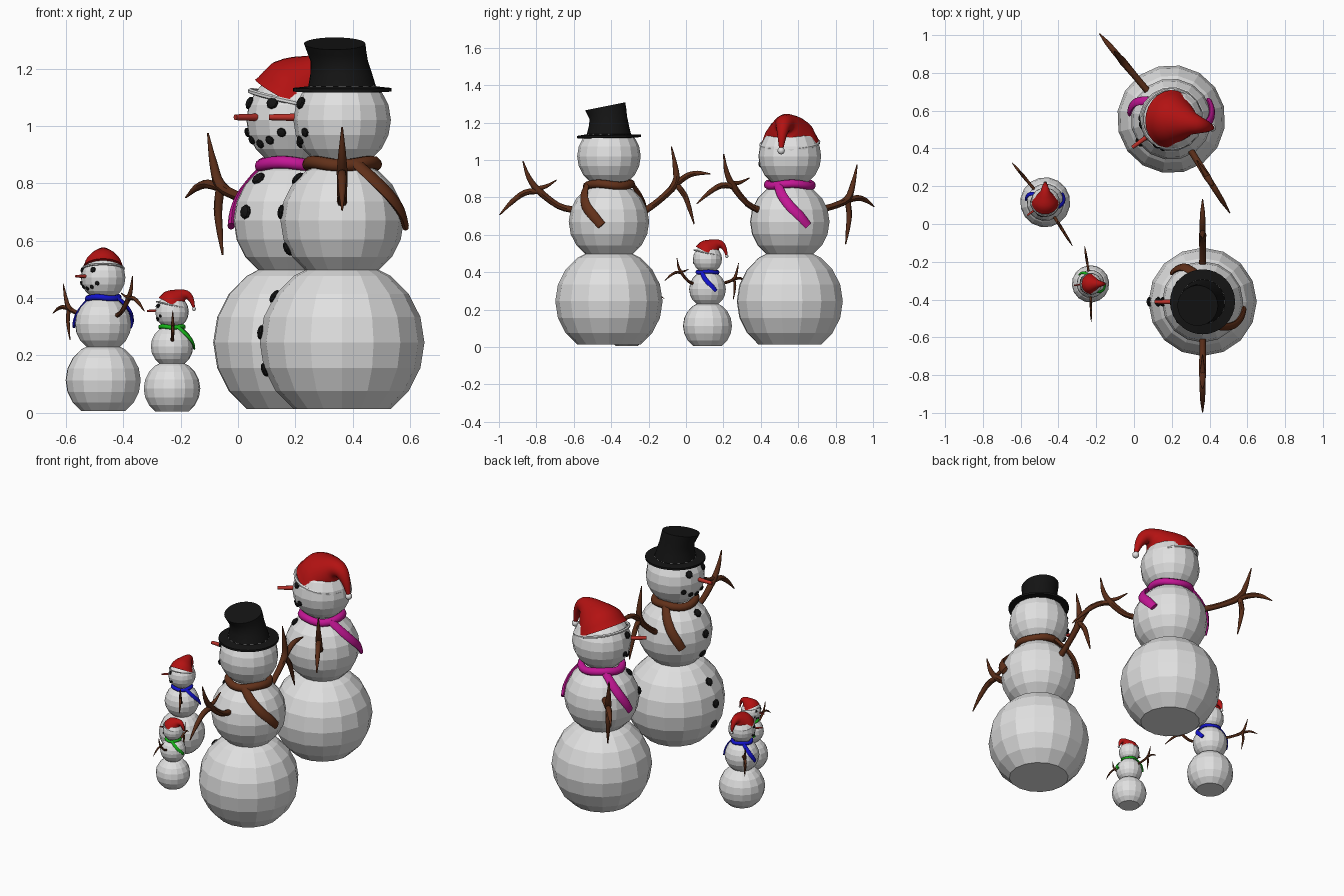
import bpy, bmesh, math
from mathutils import Vector, Matrix

if "Cube" in bpy.data.objects:
    bpy.data.objects.remove(bpy.data.objects["Cube"])


def mat(name, r, g, b):
    m = bpy.data.materials.new(name)
    m.diffuse_color = (r, g, b, 1)
    m.use_nodes = True
    m.node_tree.nodes["Principled BSDF"].inputs["Base Color"].default_value = m.diffuse_color
    return m


SNOW = mat("snow_white", 0.75, 0.75, 0.75)
COAL = mat("coal_black", 0.007, 0.007, 0.007)
RED = mat("hat_red", 0.45, 0.006, 0.006)
NOSE = mat("carrot_red", 0.48, 0.03, 0.022)
BARK = mat("bark_brown", 0.10, 0.026, 0.009)
BROWN = mat("scarf_brown", 0.12, 0.03, 0.01)
PINK = mat("scarf_pink", 0.55, 0.008, 0.3)
BLUE = mat("scarf_blue", 0.006, 0.006, 0.6)
GREEN = mat("scarf_green", 0.008, 0.45, 0.01)


def polar(r, az, z):
    a = math.radians(az)
    return Vector((r * math.cos(a), r * math.sin(a), z))


def finish(bm, name, material, M, smooth=True):
    bmesh.ops.recalc_face_normals(bm, faces=bm.faces)
    bm.transform(M)
    me = bpy.data.meshes.new(name)
    bm.to_mesh(me)
    bm.free()
    me.materials.append(material)
    ob = bpy.data.objects.new(name, me)
    bpy.context.collection.objects.link(ob)
    if smooth:
        bpy.ops.object.select_all(action='DESELECT')
        ob.select_set(True)
        bpy.context.view_layer.objects.active = ob
        bpy.ops.object.shade_smooth_by_angle(angle=math.radians(45))


def bridge(bm, rings, closed=False):
    n = len(rings[0])
    pairs = list(zip(rings, rings[1:])) + ([(rings[-1], rings[0])] if closed else [])
    for a, b in pairs:
        for i in range(n):
            j = (i + 1) % n
            bm.faces.new((a[i], a[j], b[j], b[i]))
    if not closed:
        bm.faces.new(rings[0])
        bm.faces.new(rings[-1])


def spline(pts, radii, k=3):
    """Catmull-Rom smoothing of an open path and its radii."""
    out, rr = [], []
    ext = [pts[0] * 2 - pts[1]] + pts + [pts[-1] * 2 - pts[-2]]
    for i in range(len(pts) - 1):
        a, b, c, d = ext[i:i + 4]
        for s in range(k):
            t = s / k
            out.append(0.5 * (2 * b + (c - a) * t + (2 * a - 5 * b + 4 * c - d) * t * t
                              + (3 * b - a - 3 * c + d) * t ** 3))
            rr.append(radii[i] * (1 - t) + radii[i + 1] * t)
    return out + [pts[-1]], rr + [radii[-1]]


def tube(bm, pts, radii, ref, flat=1.0, n=8, closed=False):
    """Sweep an ellipse; ref gives the section's thin axis (scaled by flat)."""
    if not closed:
        pts, radii = spline(pts, radii)
    rings, N = [], len(pts)
    for i, p in enumerate(pts):
        if closed:
            t = pts[(i + 1) % N] - pts[i - 1]
        else:
            t = pts[min(i + 1, N - 1)] - pts[max(i - 1, 0)]
        t.normalize()
        u = ref(p) if callable(ref) else ref
        u = (u - t * u.dot(t)).normalized()
        v = t.cross(u)
        rings.append([bm.verts.new(p + radii[i] * (u * flat * math.cos(a) + v * math.sin(a)))
                      for a in (2 * math.pi * k / n for k in range(n))])
    bridge(bm, rings, closed)


def outward(p):
    return Vector((p.x, p.y, 0.08))


def snow_bodies(name, M):
    for part, z, r in (("base", 0.245, 0.287), ("torso", 0.67, 0.215), ("head", 1.02, 0.17)):
        bm = bmesh.new()
        bmesh.ops.create_uvsphere(bm, u_segments=16, v_segments=10, radius=r)
        if part == "base":  # flat foot: drop the lowest two rings
            bmesh.ops.delete(bm, geom=[v for v in bm.verts if v.co.z < -r * 0.85], context='VERTS')
            bmesh.ops.holes_fill(bm, edges=[e for e in bm.edges if e.is_boundary])
        bmesh.ops.translate(bm, verts=bm.verts, vec=(0, 0, z))
        finish(bm, f"{name}_{part}", SNOW, M, smooth=False)


def coals(name, M, buttons):
    spots = [(1.02, 0.17, 1.08, s * 25, 0.023) for s in (-1, 1)]                  # eyes
    spots += [(1.02, 0.17, z, a, 0.017) for z, a in
              ((0.937, 0), (0.95, 20), (0.95, -20), (0.977, 38), (0.977, -38))]   # mouth
    spots += [(0.67 if z > 0.5 else 0.245, 0.213 if z > 0.5 else 0.284, z, 0, 0.026)
              for z in buttons]                                                  # buttons
    bm = bmesh.new()
    for cz, r, z, az, size in spots:
        p = polar(math.sqrt(r * r - (z - cz) ** 2), az, z)
        q = (p - Vector((0, 0, cz))).to_track_quat('Z', 'Y').to_matrix().to_4x4()
        bmesh.ops.create_uvsphere(bm, u_segments=8, v_segments=6, radius=size,
                                  matrix=Matrix.Translation(p) @ q @ Matrix.Diagonal((1, 1, 0.55, 1)))
    finish(bm, f"{name}_coals", COAL, M, smooth=False)


def nose(name, M):
    bm = bmesh.new()
    tube(bm, [Vector((x, 0, 1.03)) for x in (0.14, 0.2, 0.255)], [0.013, 0.012, 0.010],
         Vector((0, 0, 1)), n=10)
    finish(bm, f"{name}_nose", NOSE, M)


# branch paths as (distance from axis, height, thickness)
LEFT = [[(.17, .73, .018), (.27, .755, .017), (.38, .84, .019), (.43, .91, .013), (.46, .995, .003)],
        [(.37, .835, .016), (.45, .825, .016), (.52, .775, .013), (.585, .706, .003)],
        [(.39, .845, .014), (.335, .86, .010), (.28, .893, .003)]]
RIGHT = [[(.17, .73, .018), (.29, .75, .017), (.40, .79, .020), (.44, .87, .014), (.47, .975, .003)],
         [(.38, .78, .016), (.47, .797, .016), (.53, .785, .013), (.59, .75, .003)],
         [(.40, .795, .016), (.415, .71, .015), (.405, .63, .011), (.39, .55, .003)]]


def arm(name, side, paths, az, tilt, M):
    c, s = math.cos(math.radians(tilt)), math.sin(math.radians(tilt))
    bm = bmesh.new()
    for path in paths:
        pts = [polar(.2 + (r - .2) * c - (z - .74) * s, az, .74 + (r - .2) * s + (z - .74) * c)
               for r, z, _ in path]
        tube(bm, pts, [p[2] for p in path], polar(1, az + 90, 0))
    finish(bm, f"{name}_{side}_arm", BARK, M)


def scarf(name, material, M):
    bm = bmesh.new()
    ring = [polar(0.118, a * 15, 0.868 + 0.006 * math.sin(math.radians(a * 45))) for a in range(24)]
    tube(bm, ring, [0.023] * 24, outward, flat=0.9, n=10, closed=True)
    for a0, a1 in ((112, 170), (-82, -45)):  # two hanging ends
        steps = ((0, .125, .872), (.3, .172, .815), (.55, .208, .755), (.8, .222, .70), (1, .224, .65))
        tube(bm, [polar(r, a0 + (a1 - a0) * t, z) for t, r, z in steps],
             [.022, .026, .027, .027, .024], outward, flat=0.5)
    finish(bm, f"{name}_scarf", material, M)


def knit_cap(name, az, M):
    M = M @ Matrix.Rotation(math.radians(az), 4, 'Z')
    path = [(0, 1.09, .155), (.022, 1.125, .137), (.075, 1.165, .093), (.12, 1.188, .058),
            (.165, 1.18, .04), (.2, 1.13, .025), (.22, 1.065, .012)]
    bm = bmesh.new()
    tube(bm, [Vector((x, 0, z)) for x, z, _ in path], [p[2] for p in path], Vector((0, 1, 0)), n=24)
    finish(bm, f"{name}_knit_cap", RED, M)
    # white trim and bobble
    bm = bmesh.new()
    rim = [polar(0.155, a * 15, 1.088 - 0.035 * math.cos(math.radians(a * 15))) for a in range(24)]
    tube(bm, rim, [0.009] * 24, outward, n=6, closed=True)
    bmesh.ops.create_uvsphere(bm, u_segments=12, v_segments=8, radius=0.02,
                              matrix=Matrix.Translation((0.222, 0, 1.05)))
    finish(bm, f"{name}_cap_trim", SNOW, M)


def top_hat(name, M):
    # (radius, height, lean forward, lean left, tilt)
    prof = [(.10, 1.115, 0, 0, 0), (.172, 1.12, 0, 0, .02), (.172, 1.132, 0, 0, .02),
            (.118, 1.138, 0, 0, 0), (.108, 1.18, .003, 0, 0), (.10, 1.225, .01, .003, .08),
            (.104, 1.262, .02, .012, .17), (.107, 1.287, .026, .02, .2)]
    bm = bmesh.new()
    rings = []
    for r, z, fx, fy, k in prof:
        rings.append([bm.verts.new((fx + r * math.cos(a), fy + r * math.sin(a), z - k * r * math.sin(a)))
                      for a in (2 * math.pi * i / 32 for i in range(32))])
    bridge(bm, rings)
    finish(bm, f"{name}_top_hat", COAL, M)


def snowman(name, x, y, facing, scale, scarf_mat, arm_az, tilts, buttons=(), cap_az=None):
    M = (Matrix.Translation((x, y, 0)) @ Matrix.Rotation(math.radians(facing), 4, 'Z')
         @ Matrix.Scale(scale, 4))
    snow_bodies(name, M)
    coals(name, M, buttons)
    nose(name, M)
    arm(name, "left", LEFT, arm_az, tilts[0], M)
    arm(name, "right", RIGHT, -arm_az, tilts[1], M)
    scarf(name, scarf_mat, M)
    if cap_az is None:
        top_hat(name, M)
    else:
        knit_cap(name, cap_az, M)


snowman("tall_hatted", 0.363, -0.412, 180, 1.0, BROWN, 90, (0, 27),
        buttons=(0.816, 0.70, 0.572, 0.405, 0.28, 0.15))
snowman("tall_capped", 0.197, 0.555, 216, 1.0, PINK, 86, (9, 0), buttons=(0.816, 0.70), cap_az=132)
snowman("middle_capped", -0.47, 0.115, 216, 0.462, BLUE, 86, (9, 0), cap_az=-126)
snowman("small_capped", -0.23, -0.317, 185, 0.345, GREEN, 86, (9, 0), cap_az=175)
